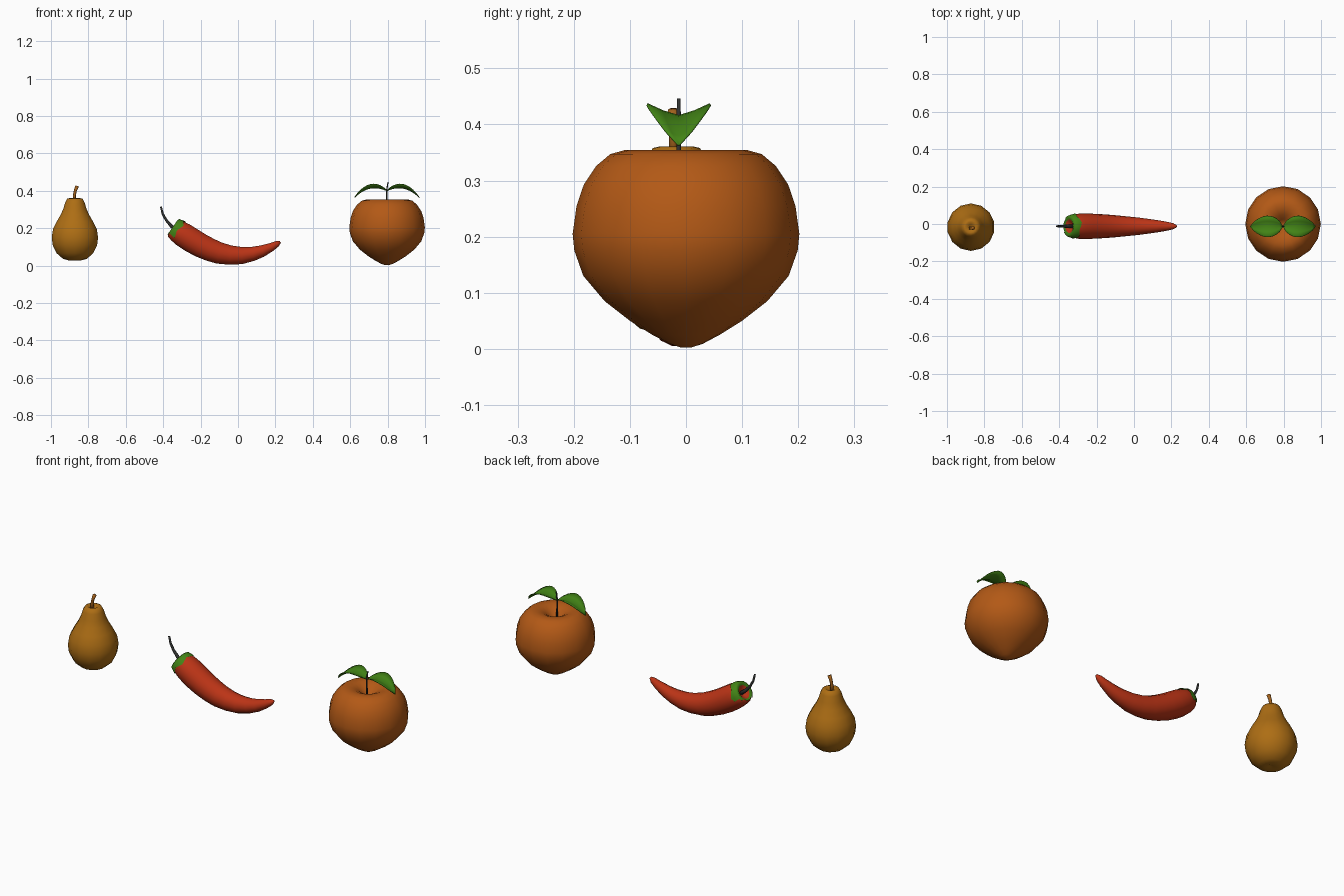
import bpy, bmesh, math
from mathutils import Vector

cube = bpy.data.objects.get("Cube")
if cube:
    bpy.data.objects.remove(cube, do_unlink=True)


def material(name, rgb):
    m = bpy.data.materials.new(name)
    m.use_nodes = True
    m.diffuse_color = (*rgb, 1)
    m.node_tree.nodes["Principled BSDF"].inputs["Base Color"].default_value = (*rgb, 1)
    return m


ORANGE = material("orange skin", (0.45, 0.10, 0.008))
YELLOW = material("pear skin", (0.42, 0.155, 0.007))
RED = material("chili red", (0.50, 0.034, 0.008))
GREEN = material("leaf green", (0.055, 0.23, 0.008))
BROWN = material("pear stem brown", (0.36, 0.12, 0.012))
DARK = material("dark stem", (0.03, 0.032, 0.03))


def finish(name, bm, mats, smooth=True):
    bmesh.ops.recalc_face_normals(bm, faces=bm.faces)
    mesh = bpy.data.meshes.new(name)
    bm.to_mesh(mesh)
    bm.free()
    for m in mats:
        mesh.materials.append(m)
    for p in mesh.polygons:
        p.use_smooth = smooth
    ob = bpy.data.objects.new(name, mesh)
    bpy.context.collection.objects.link(ob)
    return ob


def tube(name, stations, segs, mats, rule=None):
    """Skin rings of (centre, axis, radius); rule picks a material per band."""
    bm = bmesh.new()
    rings = []
    for c, axis, r in stations:
        axis = axis.normalized()
        u = Vector((0, 1, 0))
        v = axis.cross(u).normalized()
        rings.append([bm.verts.new(c + r * (math.cos(a) * u + math.sin(a) * v))
                      for a in (2 * math.pi * i / segs for i in range(segs))])
    for k, (a, b) in enumerate(zip(rings, rings[1:])):
        for i in range(segs):
            j = (i + 1) % segs
            f = bm.faces.new((a[i], a[j], b[j], b[i]))
            f.material_index = rule(k, i) if rule else 0
    bm.faces.new(rings[0])
    bm.faces.new(rings[-1])
    return finish(name, bm, mats)


def lathe(name, centre, profile, segs, mat):
    up = Vector((0, 0, 1))
    return tube(name, [(Vector((*centre, z)), up, r) for r, z in profile], segs, [mat])


def path_stations(points, y):
    """Turn (x, z, radius) points into stations following the curve."""
    ps = [Vector((x, y, z)) for x, z, r in points]
    last = len(ps) - 1
    return [(p, ps[min(i + 1, last)] - ps[max(i - 1, 0)], points[i][2])
            for i, p in enumerate(ps)]


# Pear: lathed body with a small top dimple, and a bent stem
lathe("pear_body", (-0.872, -0.017),
      [(0.008, 0.034), (0.03, 0.027), (0.065, 0.036), (0.1, 0.066), (0.122, 0.11),
       (0.127, 0.15), (0.12, 0.195), (0.1, 0.235), (0.078, 0.272), (0.063, 0.305),
       (0.053, 0.338), (0.042, 0.358), (0.028, 0.361), (0.014, 0.352), (0.004, 0.346)],
      14, YELLOW)
tube("pear_stem", path_stations([(-0.875, 0.34, 0.009), (-0.875, 0.375, 0.008),
                                 (-0.87, 0.4, 0.008), (-0.86, 0.426, 0.01)], -0.022), 8, [BROWN])

# Orange fruit: wide shoulders, tapered base, deep top dimple
lathe("round_fruit_body", (0.797, 0),
      [(0.008, 0.002), (0.03, 0.009), (0.06, 0.025), (0.1, 0.05), (0.145, 0.085),
       (0.183, 0.13), (0.199, 0.175), (0.202, 0.205), (0.195, 0.255), (0.182, 0.293),
       (0.16, 0.326), (0.135, 0.347), (0.11, 0.354), (0.08, 0.351), (0.05, 0.337),
       (0.025, 0.312), (0.006, 0.295)], 16, ORANGE)
tube("round_fruit_stem", path_stations([(0.797, 0.29, 0.006), (0.796, 0.36, 0.004),
                                        (0.796, 0.41, 0.004), (0.802, 0.446, 0.003)],
                                       -0.013), 6, [DARK])


# Leaves: arched, folded along the midrib, mirrored either side of the stem
def leaf(name, side):
    bm = bmesh.new()
    rows = []
    for i in range(11):
        t = i / 10
        width = 0.003 + 0.054 * math.sin(math.pi * t ** 0.9) ** 0.75 if 0 < i < 10 else 0.002
        mid = 0.400 + 0.075 * t - 0.112 * t ** 2.2
        rows.append([bm.verts.new((0.796 + side * 0.174 * t, -0.013 + s * width,
                                   mid + 0.38 * width * abs(s) ** 1.3))
                     for s in (-1, -0.5, 0, 0.5, 1)])
    for a, b in zip(rows, rows[1:]):
        for j in range(4):
            bm.faces.new((a[j], a[j + 1], b[j + 1], b[j]))
    ob = finish(name, bm, [GREEN])
    mod = ob.modifiers.new("thickness", "SOLIDIFY")
    mod.thickness = 0.003
    mod.offset = 0


leaf("left_leaf", 1)
leaf("right_leaf", -1)

# Chili: curved tapering body, recessed stem end with a green collar
body = path_stations([(-0.345, 0.2, 0.054), (-0.322, 0.184, 0.062), (-0.295, 0.166, 0.067),
                      (-0.25, 0.137, 0.068), (-0.2, 0.108, 0.066), (-0.15, 0.085, 0.063),
                      (-0.1, 0.067, 0.059), (-0.04, 0.056, 0.053), (0.02, 0.054, 0.047),
                      (0.08, 0.063, 0.039), (0.13, 0.078, 0.032), (0.18, 0.1, 0.023),
                      (0.21, 0.117, 0.016), (0.226, 0.127, 0.006)], -0.012)
start, axis, _ = body[0]
axis = axis.normalized()
recess = [(start + axis * d, axis, r) for d, r in
          ((0.02, 0.006), (0.012, 0.02), (0.0, 0.034), (-0.004, 0.046))]
tube("chili_body", recess + body, 14, [RED])

# Collar: thin scalloped shell whose lobes lie over the shoulder
collar = [(start + axis * d, axis, r) for d, r in
          ((0.001, 0.032), (-0.007, 0.046), (-0.002, 0.057), (0.02, 0.063), (0.036, 0.067))]
bm = bmesh.new()
rings = []
n = 20
for k, (c, ax, r) in enumerate(collar):
    v = ax.cross(Vector((0, 1, 0))).normalized()
    ring = []
    for i in range(n):
        a = 2 * math.pi * i / n
        pull = 0.014 * (1 - math.cos(5 * a)) / 2 if k == 4 else 0
        lift = r + 0.001 - pull * 0.2
        ring.append(bm.verts.new(c - ax * pull + lift *
                                 (math.cos(a) * Vector((0, 1, 0)) + math.sin(a) * v)))
    rings.append(ring)
for a, b in zip(rings, rings[1:]):
    for i in range(n):
        # leave the underside of the shoulder bare
        low = (a[i].co - start).dot(Vector((0.6, 0, 0.8))) < -0.03
        if not (low and b is not rings[1]):
            bm.faces.new((a[i], a[(i + 1) % n], b[(i + 1) % n], b[i]))
finish("chili_collar", bm, [GREEN])
tube("chili_stem", path_stations([(-0.325, 0.187, 0.011), (-0.358, 0.213, 0.009),
                                  (-0.385, 0.245, 0.007), (-0.403, 0.278, 0.006),
                                  (-0.412, 0.315, 0.005)], -0.012), 8, [DARK])
